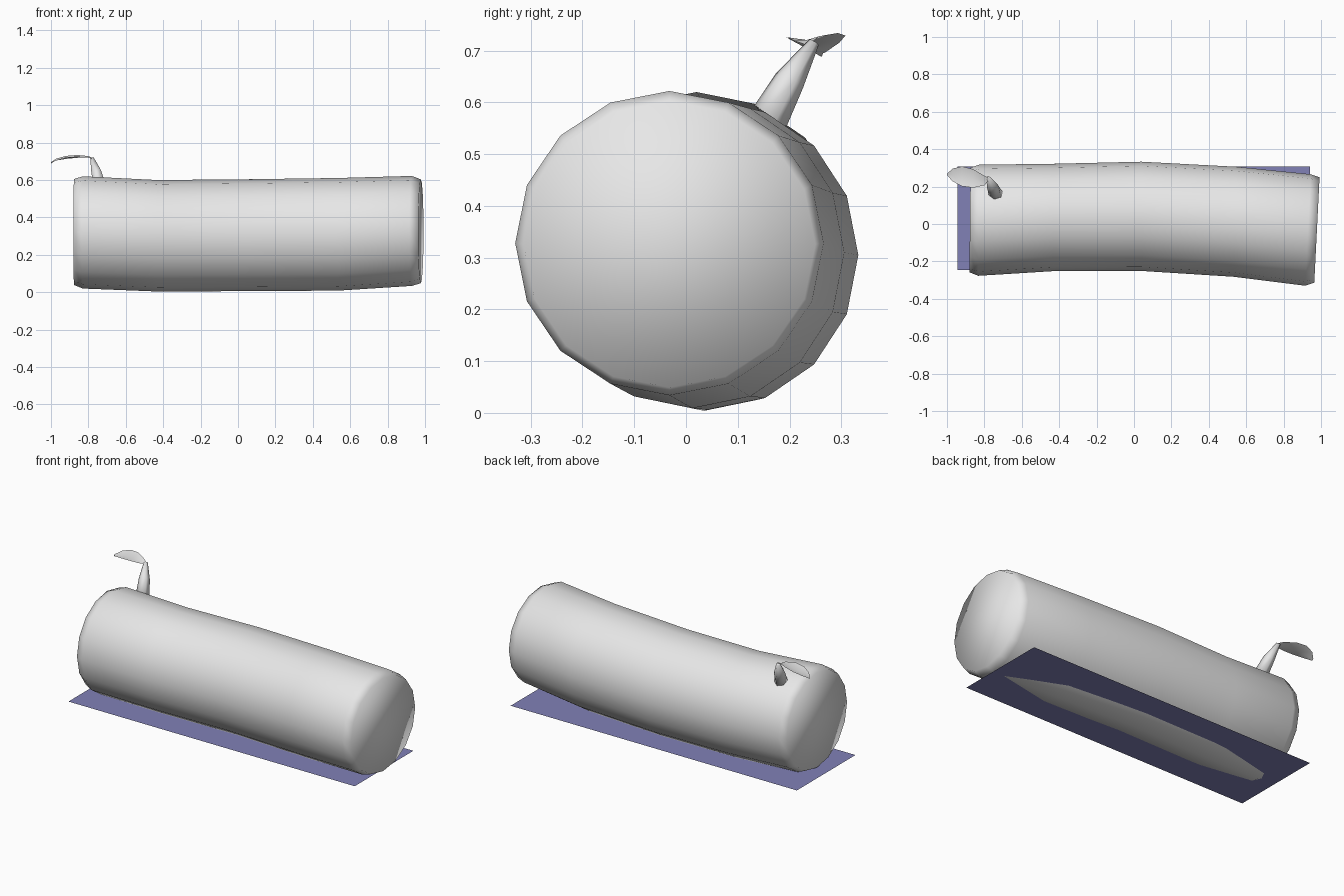
import bpy, bmesh, math
from mathutils import Vector

cube = bpy.data.objects.get("Cube")
if cube:
    bpy.data.objects.remove(cube, do_unlink=True)


def material(name, rgb):
    m = bpy.data.materials.new(name)
    m.use_nodes = True
    m.diffuse_color = (*rgb, 1)
    m.node_tree.nodes["Principled BSDF"].inputs["Base Color"].default_value = (*rgb, 1)
    return m


grey = material("light grey", (0.8, 0.8, 0.8))
blue = material("muted blue", (0.22, 0.22, 0.47))


def finish(bm, name, mat, smooth=True):
    mesh = bpy.data.meshes.new(name)
    bm.to_mesh(mesh)
    bm.free()
    mesh.materials.append(mat)
    for p in mesh.polygons:
        p.use_smooth = smooth
    obj = bpy.data.objects.new(name, mesh)
    bpy.context.collection.objects.link(obj)
    return obj


def loft(name, rings, mat):
    """Bridge closed rings of points and cap both ends."""
    bm = bmesh.new()
    loops = [[bm.verts.new(p) for p in ring] for ring in rings]
    n = len(loops[0])
    for a, b in zip(loops, loops[1:]):
        for i in range(n):
            j = (i + 1) % n
            bm.faces.new((a[i], a[j], b[j], b[i]))
    bm.faces.new(loops[0])
    bm.faces.new(loops[-1])
    bmesh.ops.recalc_face_normals(bm, faces=bm.faces)
    return finish(bm, name, mat)


# Log: slightly bent sixteen-sided trunk with chamfered, tilted ends
# x, centre y, centre z, radius across, radius up, yaw tilt of the ring
sections = [
    (-0.877, 0.022, 0.322, 0.280, 0.283, 0.01),
    (-0.830, 0.020, 0.320, 0.297, 0.300, 0.01),
    (-0.430, 0.035, 0.302, 0.287, 0.298, 0.0),
    (0.040, 0.041, 0.305, 0.292, 0.299, 0.0),
    (0.540, 0.012, 0.310, 0.294, 0.301, 0.03),
    (0.930, -0.032, 0.328, 0.298, 0.294, 0.05),
    (0.978, -0.032, 0.326, 0.282, 0.277, 0.05),
]
SIDES = 16
log_rings = []
for x, cy, cz, ry, rz, tilt in sections:
    ring = []
    for i in range(SIDES):
        a = math.tau * i / SIDES
        dy, dz = ry * math.cos(a), rz * math.sin(a)
        ring.append((x + dy * tilt, cy + dy, cz + dz))
    log_rings.append(ring)
loft("log", log_rings, grey)

# Twig: tapered stub leaning up and back
path = [Vector((-0.735, 0.15, 0.55)), Vector((-0.757, 0.2, 0.642)), Vector((-0.78, 0.247, 0.716))]
turn = (path[-1] - path[0]).to_track_quat('Z', 'Y')
twig_rings = []
for centre, r in zip(path, (0.04, 0.03, 0.011)):
    twig_rings.append([centre + turn @ Vector((r * math.cos(math.tau * i / 6),
                                               r * math.sin(math.tau * i / 6), 0))
                       for i in range(6)])
loft("twig", twig_rings, grey)

# Leaf: thin drooping almond sheet folded along its midrib
stations = [  # x, front y, back y, edge z
    (-0.775, 0.235, 0.245, 0.718),
    (-0.800, 0.207, 0.258, 0.728),
    (-0.860, 0.194, 0.293, 0.734),
    (-0.920, 0.202, 0.308, 0.729),
    (-0.970, 0.228, 0.296, 0.715),
    (-1.000, 0.262, 0.268, 0.696),
]
bm = bmesh.new()
rows = []
for x, y0, y1, z in stations:
    fold = 0.15 * (y1 - y0)
    rows.append([bm.verts.new(p) for p in ((x, y0, z - 0.008), (x, (y0 + y1) / 2, z - fold), (x, y1, z))])
for a, b in zip(rows, rows[1:]):
    for i in range(2):
        bm.faces.new((a[i], a[i + 1], b[i + 1], b[i]))
finish(bm, "leaf", grey)

# Ground sheet: flat rectangle that the log's belly dips through
bm = bmesh.new()
bm.faces.new([bm.verts.new(p) for p in ((-0.945, -0.245, 0.03), (0.94, -0.245, 0.03),
                                        (0.94, 0.307, 0.03), (-0.945, 0.307, 0.03))])
finish(bm, "ground_sheet", blue, smooth=False)
